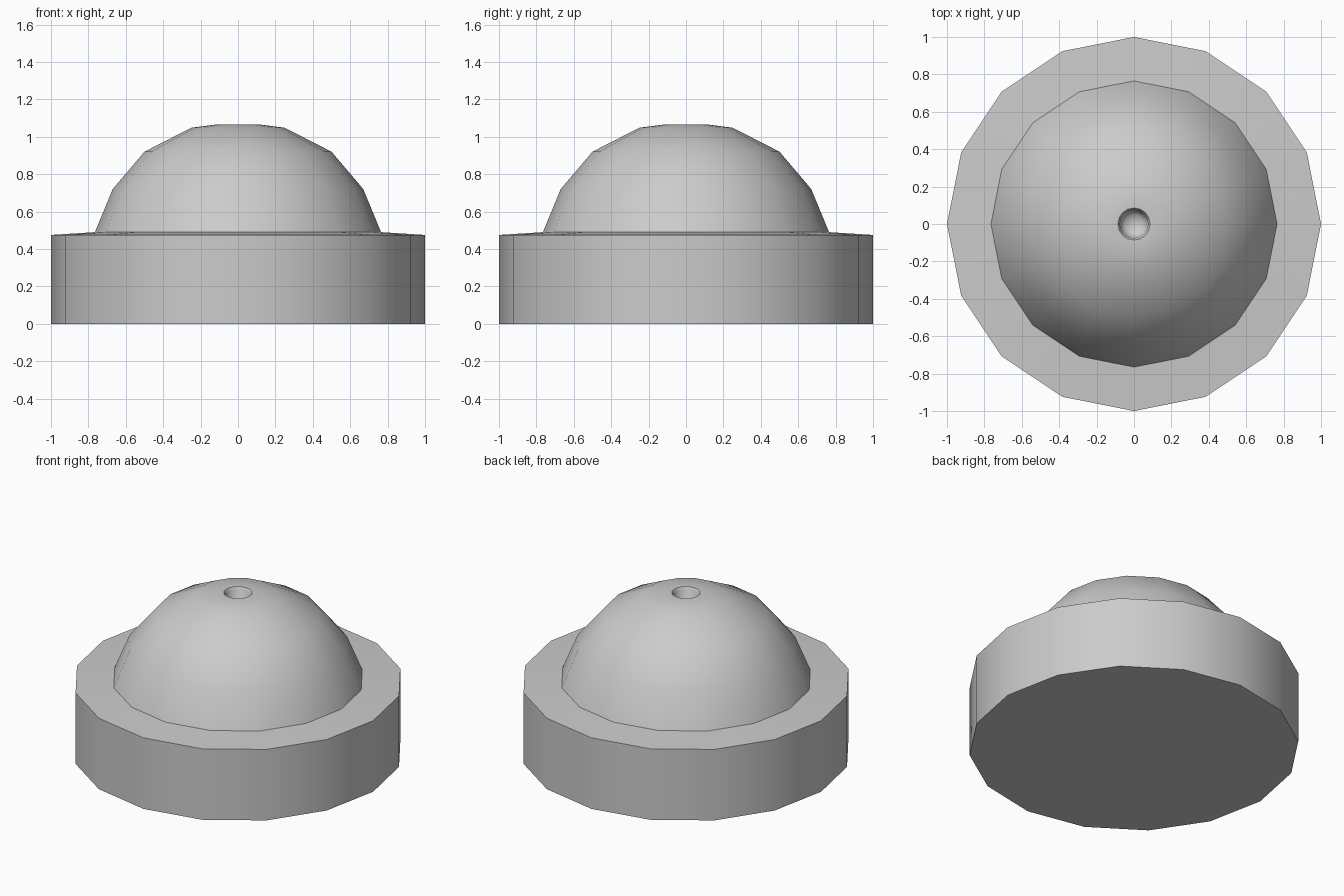
import bpy
import bmesh
from math import cos, sin, tau, radians

if "Cube" in bpy.data.objects:
    bpy.data.objects.remove(bpy.data.objects["Cube"])

SIDES = 16


def lathe(name, profile, angle):
    """Turn a (radius, z) profile around z; end rings are capped, radius 0 is a pole."""
    bm = bmesh.new()
    rings = []
    for r, z in profile:
        if r == 0:
            rings.append([bm.verts.new((0, 0, z))] * SIDES)
        else:
            rings.append([bm.verts.new((r * cos(tau * i / SIDES), r * sin(tau * i / SIDES), z))
                          for i in range(SIDES)])
    for a, b in zip(rings, rings[1:]):
        for i in range(SIDES):
            j = (i + 1) % SIDES
            corners = list(dict.fromkeys([a[i], a[j], b[j], b[i]]))
            bm.faces.new(corners)
    for ring in (rings[0], rings[-1]):
        if len(set(ring)) == SIDES:
            bm.faces.new(ring)
    bmesh.ops.recalc_face_normals(bm, faces=bm.faces)
    mesh = bpy.data.meshes.new(name)
    bm.to_mesh(mesh)
    bm.free()
    obj = bpy.data.objects.new(name, mesh)
    bpy.context.collection.objects.link(obj)
    bpy.ops.object.select_all(action='DESELECT')
    obj.select_set(True)
    bpy.context.view_layer.objects.active = obj
    bpy.ops.object.shade_smooth_by_angle(angle=radians(angle))
    return obj


# One continuous body: drum base, sloped ledge, dome and the small cupped hole on top
lathe("domed_body", [
    (1.0, 0.0), (1.0, 0.475), (0.765, 0.49),          # drum and ledge
    (0.67, 0.72), (0.50, 0.92), (0.25, 1.048),        # dome
    (0.12, 1.065), (0.086, 1.065),                    # rim of the hole
    (0.076, 1.05), (0.072, 1.0), (0.05, 0.975), (0, 0.965),  # cup
], 40)
